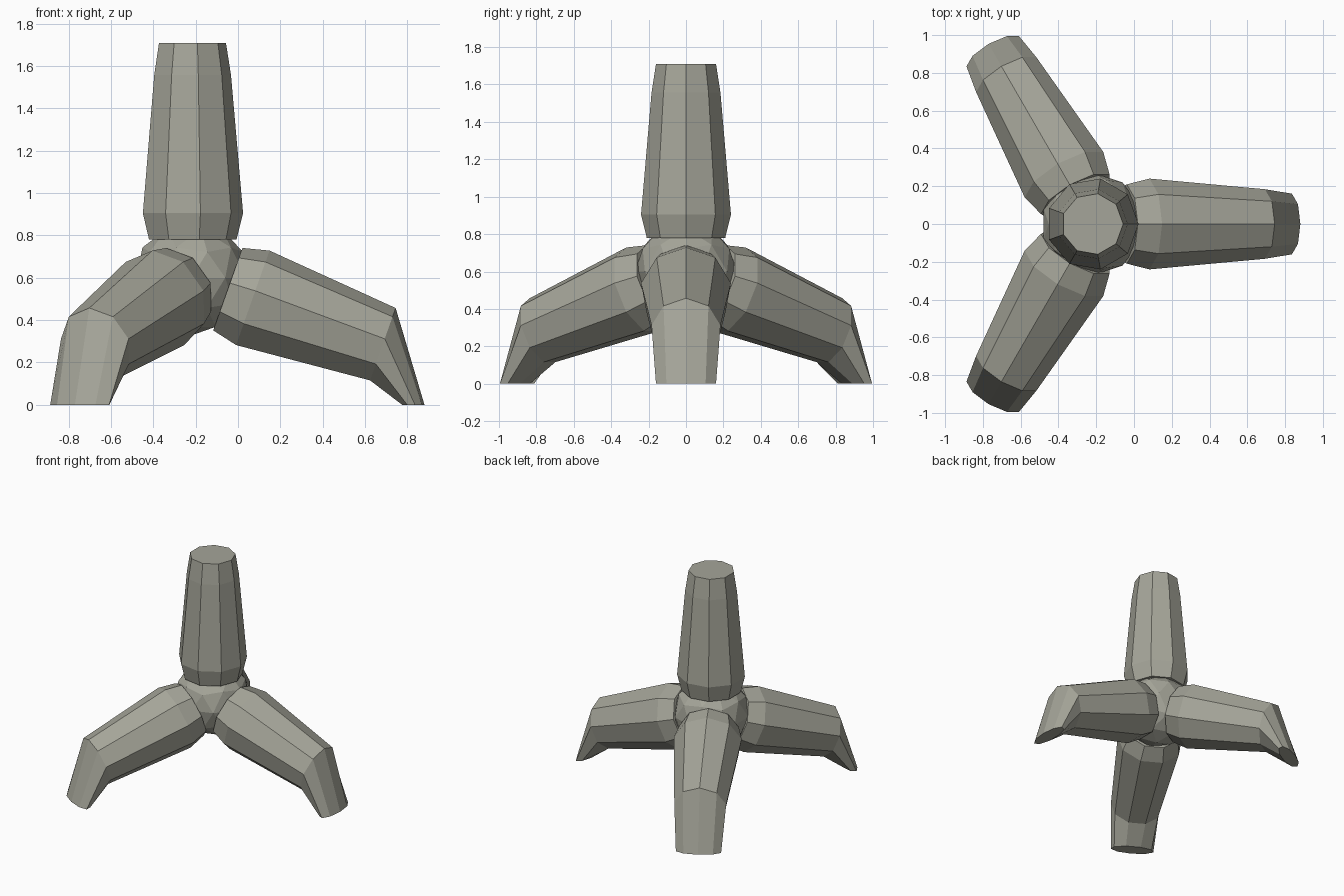
import bpy
import bmesh
from math import cos, sin, tau, radians, asin
from mathutils import Matrix, Vector

cube = bpy.data.objects.get("Cube")
if cube:
    bpy.data.objects.remove(cube, do_unlink=True)

concrete = bpy.data.materials.new("weathered_concrete")
concrete.use_nodes = True
colour = (0.376, 0.376, 0.319, 1)
concrete.diffuse_color = colour
concrete.node_tree.nodes["Principled BSDF"].inputs["Base Color"].default_value = colour

SIDES = 9
CENTRE = Vector((-0.22, 0, 0.6))
# (distance from hub centre, radius) along each arm
PROFILE = [(0.18, 0.213), (0.305, 0.244), (0.957, 0.187), (1.11, 0.163)]


def finish(bm, name):
    bmesh.ops.recalc_face_normals(bm, faces=bm.faces)
    mesh = bpy.data.meshes.new(name)
    bm.to_mesh(mesh)
    bm.free()
    mesh.materials.append(concrete)
    obj = bpy.data.objects.new(name, mesh)
    bpy.context.collection.objects.link(obj)
    return obj


def add_arm(name, matrix, planted=False):
    """Tapered faceted arm; a planted arm has its end ring pressed onto the ground."""
    bm = bmesh.new()
    rings = []
    for dist, radius in PROFILE:
        ring = []
        for i in range(SIDES):
            a = tau * i / SIDES
            co = matrix @ Vector((radius * cos(a), radius * sin(a), dist))
            if planted and dist == PROFILE[-1][0]:
                co.z = 0
            ring.append(bm.verts.new(co))
        rings.append(ring)
    for low, high in zip(rings, rings[1:]):
        for i in range(SIDES):
            j = (i + 1) % SIDES
            bm.faces.new((low[i], low[j], high[j], high[i]))
    bm.faces.new(rings[0][::-1])
    bm.faces.new(rings[-1])
    return finish(bm, name)


# Central hub
bm = bmesh.new()
bmesh.ops.create_icosphere(bm, subdivisions=2, radius=0.272,
                           matrix=Matrix.Translation(CENTRE))
finish(bm, "hub")

# Upright arm
add_arm("upright_arm", Matrix.Translation(CENTRE))

# Three legs at the tetrahedral angle, each with a ridge along its top
tilt = radians(90) + asin(1 / 3)
for name, angle in (("left_leg", 0), ("back_right_leg", 120), ("front_right_leg", 240)):
    matrix = (Matrix.Translation(CENTRE)
              @ Matrix.Rotation(radians(angle), 4, 'Z')
              @ Matrix.Rotation(tilt, 4, 'Y')
              @ Matrix.Rotation(radians(180), 4, 'Z'))
    add_arm(name, matrix, planted=True)
